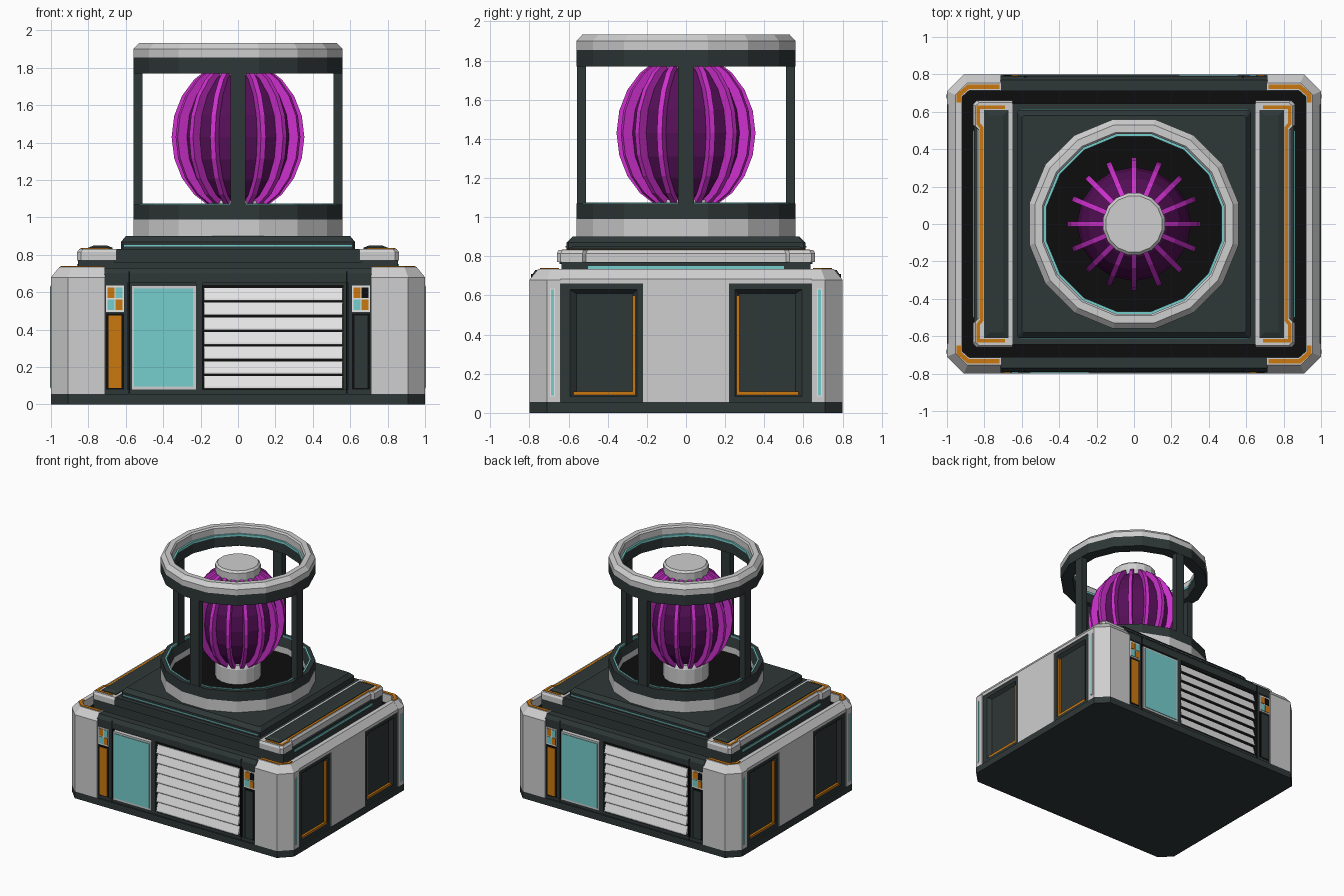
import bpy, bmesh
from math import pi, sin, cos, tan, sqrt
from mathutils import Matrix, Vector

cube = bpy.data.objects.get("Cube")
if cube:
    bpy.data.objects.remove(cube)


def material(name, r, g, b):
    m = bpy.data.materials.new(name)
    m.use_nodes = True
    m.diffuse_color = (r, g, b, 1)
    m.node_tree.nodes["Principled BSDF"].inputs["Base Color"].default_value = (r, g, b, 1)
    return m


GREY = material("light grey", 0.62, 0.62, 0.62)
DARK = material("dark slate", 0.028, 0.038, 0.038)
BLACK = material("black", 0.004, 0.004, 0.004)
TEAL = material("teal", 0.18, 0.62, 0.61)
ORANGE = material("orange", 0.6, 0.19, 0.005)
MAGENTA = material("magenta", 0.62, 0.03, 0.62)
PURPLE = material("deep purple", 0.09, 0.005, 0.095)
WHITE = material("white", 0.8, 0.8, 0.8)


def finish(name, bm, mat, mirror=""):
    bmesh.ops.recalc_face_normals(bm, faces=bm.faces)
    me = bpy.data.meshes.new(name)
    bm.to_mesh(me)
    bm.free()
    me.materials.append(mat)
    ob = bpy.data.objects.new(name, me)
    bpy.context.collection.objects.link(ob)
    if mirror:
        mod = ob.modifiers.new("mirror", "MIRROR")
        mod.use_axis = ["x" in mirror, "y" in mirror, False]
        mod.use_mirror_merge = False
    if mirror == "":
        return ob


def loft(name, sections, mat, mirror="", closed=False):
    """Skin equal-length point loops; cap the ends or join them up."""
    bm = bmesh.new()
    rows = [[bm.verts.new(p) for p in s] for s in sections]
    n = len(rows[0])
    pairs = list(zip(rows, rows[1:])) + ([(rows[-1], rows[0])] if closed else [])
    for a, b in pairs:
        for i in range(n):
            j = (i + 1) % n
            bm.faces.new((a[i], a[j], b[j], b[i]))
    if not closed:
        bm.faces.new(rows[0])
        bm.faces.new(rows[-1])
    return finish(name, bm, mat, mirror)


def flat(points, z):
    return [(x, y, z) for x, y in points]


def box(name, x, y, z, mat, mirror=""):
    rect = [(x[0], y[0]), (x[1], y[0]), (x[1], y[1]), (x[0], y[1])]
    return loft(name, [flat(rect, z[0]), flat(rect, z[1])], mat, mirror)


def octagon(x, y, c, z):
    q = [(x, y - c), (x - c, y)]
    pts = q + [(-a, b) for a, b in q[::-1]]
    return flat(pts + [(-a, -b) for a, b in pts], z)


def ring(name, profile, mat, sides=16, solid=False):
    """Faceted turning; profile radii are measured to the flats."""
    k = 1 / cos(pi / sides)
    secs = [[(r * k * cos((2 * i + 1) * pi / sides), r * k * sin((2 * i + 1) * pi / sides), z)
             for i in range(sides)] for r, z in profile]
    return loft(name, secs, mat, closed=not solid)


def stripe(name, path, width, z, mat, mirror):
    """Flat mitred ribbon along a path."""
    p = [Vector(q) for q in path]
    left, right = [], []
    for i, q in enumerate(p):
        d0 = (q - p[max(i - 1, 0)]).normalized()
        d1 = (p[min(i + 1, len(p) - 1)] - q).normalized()
        d0, d1 = (d0 if i else d1), (d1 if i < len(p) - 1 else d0)
        n0, n1 = Vector((-d0.y, d0.x)), Vector((-d1.y, d1.x))
        off = (n0 + n1) * (width / 2 / (1 + n0.dot(n1)))
        left.append(q + off)
        right.append(q - off)
    outline = [tuple(v) for v in left + right[::-1]]
    loft(name, [flat(outline, z), flat(outline, z + 0.006)], mat, mirror)


def turned(ob):
    """Repeat a front part on the back by a half turn."""
    twin = ob.copy()
    twin.name = "back_" + ob.name
    twin.rotation_euler.z = pi
    bpy.context.collection.objects.link(twin)


# Base and core body
loft("plinth", [octagon(1, 0.8, 0.09, 0), octagon(1, 0.8, 0.09, 0.055)], DARK)
box("core_body", (-0.93, 0.93), (-0.76, 0.76), (0.05, 0.66), DARK)
box("gutter_floor", (-0.92, 0.92), (-0.715, 0.715), (0.655, 0.665), BLACK)

# Corner pillars with bevelled tops
outer = [(0.71, 0.8), (0.91, 0.8), (1, 0.71), (1, 0.64)]
top_outer = [(0.71, 0.755), (0.89, 0.755), (0.955, 0.69), (0.955, 0.64)]
inner = [(0.92, 0.64), (0.92, 0.68), (0.88, 0.715), (0.71, 0.715)]
loft("corner_pillar", [flat(outer + inner, 0.055), flat(outer + inner, 0.68),
                       flat(top_outer + inner, 0.735)], GREY, "xy")
stripe("corner_stripe", [(0.72, 0.735), (0.885, 0.735), (0.936, 0.69), (0.936, 0.65)],
       0.024, 0.734, ORANGE, "xy")
box("pillar_light_trim", (0.99, 1.002), (0.67, 0.695), (0.085, 0.635), WHITE, "xy")
box("pillar_light", (0.99, 1.005), (0.675, 0.69), (0.09, 0.63), TEAL, "xy")

# Side walls
box("side_centre_panel", (0.92, 0.995), (-0.22, 0.22), (0.055, 0.66), GREY, "x")
rail = [(0.92, 0.66), (0.995, 0.66), (0.995, 0.685), (0.955, 0.735), (0.92, 0.735)]
loft("side_rail", [[(x, y, z) for x, z in rail] for y in (-0.64, 0.64)], GREY, "x")


def pane(x, d):
    y0, y1, z0, z1 = 0.22 + d, 0.64 - d * 1.6, 0.055 + d, 0.66 - d
    return [(x, y0, z0), (x, y1, z0), (x, y1, z1), (x, y0, z1)]


loft("side_recessed_panel", [pane(0.92, 0), pane(0.988, 0), pane(0.988, 0.03), pane(0.965, 0.05)],
     DARK, "xy")
box("side_stripe_upright", (0.96, 0.982), (0.257, 0.273), (0.095, 0.6), ORANGE, "xy")
box("side_stripe_foot", (0.96, 0.982), (0.257, 0.575), (0.09, 0.108), ORANGE, "xy")

# Front and back frames
prof = [(0.71, 0.65), (0.79, 0.65), (0.79, 0.70), (0.77, 0.73), (0.71, 0.73)]
loft("front_top_rail", [[(x, -y, z) for y, z in prof] for x in (-0.715, 0.715)], DARK, "y")
box("front_bottom_rail", (-0.715, 0.715), (-0.79, -0.75), (0.05, 0.08), DARK, "y")
box("front_column", (0.59, 0.715), (0.75, 0.787), (0.07, 0.66), DARK, "xy")
box("column_seam", (0.578, 0.586), (0.75, 0.792), (0.055, 0.71), BLACK, "xy")
turned(box("mullion", (-0.225, -0.19), (-0.79, -0.75), (0.07, 0.66), DARK))

# Window
turned(box("window_frame", (-0.57, -0.225), (-0.795, -0.75), (0.08, 0.635), GREY))
turned(box("window_pane", (-0.555, -0.24), (-0.8, -0.79), (0.095, 0.62), TEAL))

# Louvred vent
turned(box("vent_back", (-0.19, 0.565), (-0.768, -0.75), (0.075, 0.64), BLACK))
for i in range(7):
    z = 0.085 + i * 0.0785
    slat = [(-0.76, z + 0.02), (-0.792, z), (-0.792, z + 0.01), (-0.775, z + 0.067), (-0.76, z + 0.067)]
    turned(loft("vent_slat", [[(x, a, b) for a, b in slat] for x in (-0.182, 0.558)], WHITE))

# Control columns with key grids
for side, x0, keys in (("left", 0.61, (ORANGE, BLACK, TEAL, ORANGE)),
                       ("right", -0.705, (ORANGE, TEAL, TEAL, ORANGE))):
    turned(box(side + "_key_frame", (x0, x0 + 0.095), (-0.792, -0.78), (0.495, 0.635), WHITE))
    for k, mat in enumerate(keys):
        x, z = x0 + 0.008 + (k % 2) * 0.042, 0.569 - (k // 2) * 0.064
        turned(box(side + "_key", (x, x + 0.037), (-0.796, -0.785), (z, z + 0.056), mat))
    turned(box(side + "_slot_trim", (x0, x0 + 0.095), (-0.79, -0.78), (0.075, 0.487), BLACK))
    turned(box(side + "_slot", (x0 + 0.012, x0 + 0.083), (-0.794, -0.785), (0.087, 0.475),
               ORANGE if side == "right" else DARK))

# Raised platform
box("platform_neck", (-0.855, 0.855), (-0.635, 0.635), (0.66, 0.77), DARK)
box("neck_light", (0.85, 0.86), (-0.5, 0.5), (0.735, 0.75), TEAL, "x")
box("platform_deck", (-0.66, 0.66), (-0.645, 0.645), (0.76, 0.83), DARK)
half = [(0.65, 0.66), (0.84, 0.66), (0.86, 0.64), (0.86, 0.53), (0.84, 0.51)]
edge = half + [(x, -y) for x, y in half[::-1]]
lip = [(x - 0.012 if x > 0.7 else x, y * 0.985) for x, y in edge]
loft("shoulder", [flat(edge, 0.77), flat(edge, 0.815), flat(lip, 0.832)], GREY, "x")
bend = [(0.69, 0.625), (0.832, 0.625), (0.832, 0.535), (0.814, 0.515)]
stripe("shoulder_stripe", bend + [(x, -y) for x, y in bend[::-1]], 0.018, 0.83, ORANGE, "x")


def pad(d, z):
    x0, x1, y = 0.67 + d, 0.802 - d, 0.61 - d
    return [(x0, -y, z), (x1, -y, z), (x1, y, z), (x0, y, z)]


loft("shoulder_pad", [pad(0, 0.82), pad(0, 0.838), pad(0.03, 0.85)], DARK, "x")

# Stepped top plate
loft("top_plate", [octagon(0.625, 0.61, 0.01, 0.825), octagon(0.625, 0.61, 0.01, 0.87),
                   octagon(0.6, 0.58, 0.01, 0.9)], DARK)
box("top_plate_light", (-0.61, 0.61), (-0.615, 0.615), (0.845, 0.853), TEAL)

# Lower ring
ring("lower_ring", [(0.56, 0.89), (0.56, 0.99), (0.5, 0.99), (0.5, 0.89)], GREY)
ring("lower_collar", [(0.56, 0.99), (0.56, 1.07), (0.52, 1.07), (0.5, 0.99)], DARK)
ring("lower_ring_light", [(0.53, 1.065), (0.53, 1.075), (0.517, 1.075), (0.517, 1.065)], TEAL)
ring("chamber_floor", [(0.51, 0.895), (0.51, 0.94)], BLACK, solid=True)

# Posts
box("side_post", (0.51, 0.558), (-0.04, 0.04), (1.06, 1.78), DARK, "x")
box("front_post", (-0.04, 0.04), (0.51, 0.558), (1.06, 1.78), DARK, "y")

# Upper ring
ring("upper_collar", [(0.56, 1.77), (0.56, 1.855), (0.47, 1.855), (0.47, 1.77)], DARK)
ring("upper_ring_light", [(0.49, 1.85), (0.49, 1.868), (0.467, 1.868), (0.467, 1.85)], TEAL)
ring("upper_ring", [(0.56, 1.855), (0.56, 1.9), (0.53, 1.932), (0.49, 1.932), (0.48, 1.92),
                    (0.48, 1.855)], GREY)

# Glowing core with radial fins
bm = bmesh.new()
bmesh.ops.create_uvsphere(bm, u_segments=16, v_segments=10, radius=1,
                          matrix=Matrix.Translation((0, 0, 1.43)) @ Matrix.Diagonal((0.305, 0.305, 0.385, 1)))
finish("energy_core", bm, PURPLE)

arc = [-1.13 + 2.26 * i / 8 for i in range(9)]
rim = [(0.355 * cos(a), 1.43 + 0.41 * sin(a)) for a in arc]
rim += [(0.25 * cos(a), 1.43 + 0.36 * sin(a)) for a in arc[::-1]]
for i in range(16):
    fin = loft("core_fin", [[(r, t, z) for r, z in rim] for t in (-0.014, 0.014)], MAGENTA)
    fin.rotation_euler.z = i * pi / 8

ring("core_top_cap", [(0.15, 1.76), (0.165, 1.79), (0.165, 1.845), (0.15, 1.86)], GREY, solid=True)
ring("core_bottom_cap", [(0.165, 0.93), (0.165, 1.06), (0.15, 1.09)], GREY, solid=True)
